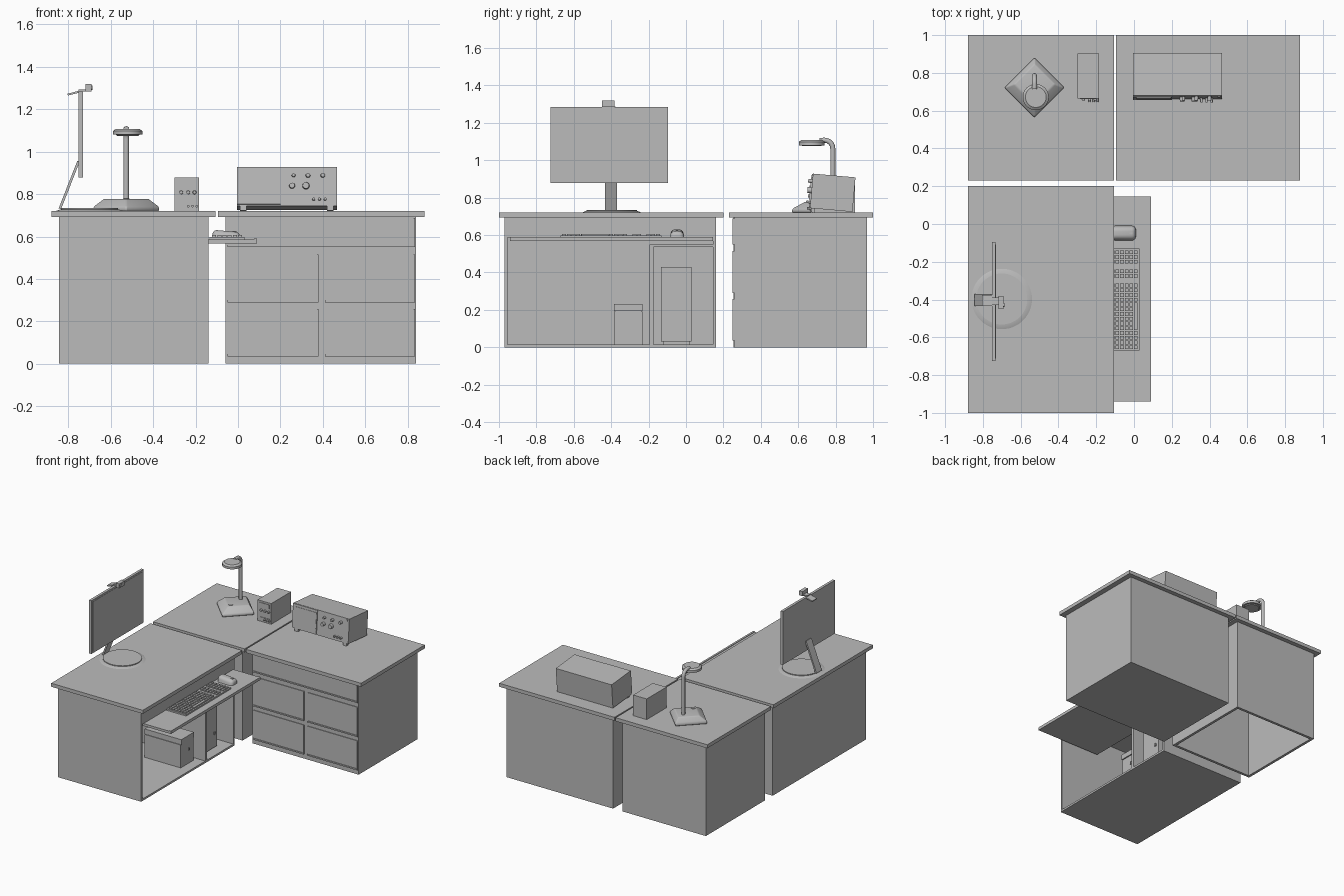
import bpy, bmesh, math
from mathutils import Matrix, Vector

if "Cube" in bpy.data.objects:
    bpy.data.objects.remove(bpy.data.objects["Cube"])

grey = bpy.data.materials.new("plain_grey")
grey.diffuse_color = (0.5, 0.5, 0.5, 1)
grey.use_nodes = True
grey.node_tree.nodes["Principled BSDF"].inputs["Base Color"].default_value = grey.diffuse_color
I = Matrix.Identity(4)


def finish(name, bm, mat=I, smooth=False):
    me = bpy.data.meshes.new(name)
    bm.transform(mat)
    bm.to_mesh(me)
    bm.free()
    me.materials.append(grey)
    ob = bpy.data.objects.new(name, me)
    bpy.context.collection.objects.link(ob)
    if smooth:
        bpy.ops.object.select_all(action='DESELECT')
        ob.select_set(True)
        bpy.context.view_layer.objects.active = ob
        bpy.ops.object.shade_smooth_by_angle(angle=math.radians(35))
    return ob


def boxes(name, blocks, mat=I):
    """Each block is x0, x1, y0, y1, z0, z1."""
    bm = bmesh.new()
    for x0, x1, y0, y1, z0, z1 in blocks:
        m = Matrix.Translation(((x0 + x1) / 2, (y0 + y1) / 2, (z0 + z1) / 2))
        bmesh.ops.create_cube(bm, size=1, matrix=m @ Matrix.Diagonal((x1 - x0, y1 - y0, z1 - z0, 1)))
    return finish(name, bm, mat)


def cone(name, p, r1, r2, h, axis='Z', mat=I, seg=32):
    """Round part starting at p, running along +z or -y."""
    rot = Matrix.Rotation(math.pi / 2, 4, 'X') if axis == 'Y' else I
    bm = bmesh.new()
    bmesh.ops.create_cone(bm, cap_ends=True, segments=seg, radius1=r1, radius2=r2, depth=h,
                          matrix=Matrix.Translation(p) @ rot @ Matrix.Translation((0, 0, h / 2)))
    return finish(name, bm, mat, True)


# Worktops
boxes("left_worktop", [(-.88, -.105, -1, .20, .693, .72)])
boxes("corner_worktop", [(-.88, -.105, .23, 1, .693, .72)])
boxes("right_worktop", [(-.095, .88, .23, 1, .693, .72)])

# Left desk: shell open towards +x, closed fascia above the tray
X0, X1, Y0, Y1, t = -.845, -.14, -.97, .16, .015
boxes("left_desk_shell", [
    (X0, X0 + t, Y0, Y1, 0, .693),
    (X0 + t, X1, Y0, Y0 + t, 0, .693),
    (X0 + t, X1, Y1 - t, Y1, 0, .693),
    (X0 + t, X1, Y0 + t, Y1 - t, 0, t),
    (X1 - t, X1, Y0 + t, Y1 - t, .587, .693)])
boxes("left_desk_divider", [
    (X0 + t, X1, -.195, -.175, t, .55),
    (X0 + t, X1, -.175, Y1 - t, .535, .55)])

# Corner cabinet: four walls, open underneath
boxes("corner_cabinet", [
    (-.845, -.825, .255, .967, 0, .693), (-.16, -.14, .255, .967, 0, .693),
    (-.825, -.16, .255, .275, 0, .693), (-.825, -.16, .947, .967, 0, .693)])

# Drawer cabinet with slightly raised fronts
boxes("drawer_cabinet", [(-.06, .84, .258, .967, 0, .693)])
fronts = [(-.05, .835, .55, .688)]
for xa, xb in ((-.05, .38), (.41, .835)):
    for za, zb in ((.035, .258), (.29, .515)):
        fronts.append((xa, xb, za, zb))
for i, (xa, xb, za, zb) in enumerate(fronts):
    boxes(f"drawer_front_{i + 1}", [(xa, xb, .253, .258, za, zb),
                                    (xa, xb, .248, .253, za, za + .01),
                                    (xb - .008, xb, .248, .253, za + .01, zb)])

# Keyboard tray with front lip
boxes("keyboard_tray", [(-.45, .09, -.94, .145, .568, .586), (.075, .09, -.94, .145, .586, .59)])

# Keyboard
boxes("keyboard_base", [(-.135, .03, -.67, -.13, .586, .597)])
keys = []
for r in range(6):
    x = -.122 + r * .0245
    for c in range(21):
        if c in (14, 17) or (r == 5 and 4 <= c <= 9):
            continue
        y = -.662 + c * .0251
        keys.append((x, x + .019, y, y + .02, .597, .606))
keys.append((.0005, .0195, -.56, -.415, .597, .606))
boxes("keyboard_keys", keys)

# Mouse
bm = bmesh.new()
bmesh.ops.create_cube(bm, size=1, matrix=Matrix.Translation((-.055, -.048, .609)) @ Matrix.Diagonal((.13, .078, .046, 1)))
top = [v for v in bm.verts if v.co.z > .61]
for v in top:
    v.co.y = -.048 + (v.co.y + .048) * .8
    if v.co.x > -.05:
        v.co.z -= .012
bmesh.ops.bevel(bm, geom=[e for e in bm.edges if any(v in top for v in e.verts)],
                offset=.022, segments=5, profile=.5, affect='EDGES')
finish("mouse", bm, smooth=True)
boxes("mouse_wheel", [(-.025, -.008, -.053, -.043, .61, .626)])

# Computers inside the desk
boxes("small_computer", [(-.52, -.215, -.385, -.232, t, .19), (-.52, -.21, -.385, -.232, .193, .232),
                         (-.515, -.22, -.38, -.237, .19, .193)])
boxes("small_computer_button", [(-.215, -.208, -.292, -.284, .115, .135)])
boxes("tower_computer", [(-.60, -.20, -.133, .03, .03, .43), (-.58, -.22, -.12, .02, t, .03)])
boxes("tower_button", [(-.20, -.192, -.008, .006, .13, .15)])

# Monitor
boxes("monitor_panel", [(-.752, -.732, -.725, -.095, .878, 1.285)])
boxes("monitor_screen", [(-.732, -.730, -.712, -.108, .892, 1.272)])
cone("monitor_base_rim", (-.70, -.397, .72), .16, .137, .008, seg=48)
cone("monitor_base", (-.70, -.397, .728), .135, .135, .006, seg=48)
a, b = Vector((-.84, -.402, .731)), Vector((-.752, -.402, .955))
ang = math.atan2(b.x - a.x, b.z - a.z)
boxes("monitor_leg", [(-.006, .006, -.032, .032, 0, (b - a).length)],
      Matrix.Translation(a) @ Matrix.Rotation(ang, 4, 'Y'))

# Webcam
boxes("webcam_clip", [(-.055, 0, -.028, .028, -.005, .004)],
      Matrix.Translation((-.75, -.405, 1.283)) @ Matrix.Rotation(-.25, 4, 'Y'))
boxes("webcam_arm", [(-.752, -.715, -.43, -.39, 1.285, 1.294)])
boxes("webcam_head", [(-.718, -.69, -.45, -.382, 1.285, 1.319)])
bm = bmesh.new()
bmesh.ops.create_cone(bm, cap_ends=True, segments=20, radius1=.011, radius2=.011, depth=.006,
                      matrix=Matrix.Translation((-.688, -.428, 1.302)) @ Matrix.Rotation(math.pi / 2, 4, 'Y'))
finish("webcam_lens", bm, smooth=True)

# Desk lamp: turned square base, bent stem, round head
bm = bmesh.new()
bmesh.ops.create_cone(bm, cap_ends=True, segments=4, radius1=.158, radius2=.158, depth=.02,
                      matrix=Matrix.Translation((-.527, .722, .73)))
f = max(bm.faces, key=lambda f: f.calc_center_median().z)
r = bmesh.ops.extrude_face_region(bm, geom=[f])
bm.faces.remove(f)
for v in [g for g in r['geom'] if isinstance(g, bmesh.types.BMVert)]:
    v.co = Vector((-.527 + (v.co.x + .527) * .68, .74 + (v.co.y - .722) * .68, .778))
bmesh.ops.bevel(bm, geom=bm.edges[:], offset=.007, segments=3, profile=.5, affect='EDGES')
finish("lamp_base", bm, smooth=True)
cone("lamp_switch", (-.527, .665, .768), .016, .014, .013)

cu = bpy.data.curves.new("lamp_stem", 'CURVE')
cu.dimensions = '3D'
pts = [(.785, .77), (.785, 1.06)]
pts += [(.740 + .045 * math.cos(k * math.pi / 16), 1.062 + .045 * math.sin(k * math.pi / 16)) for k in range(1, 9)]
pts.append((.715, 1.106))
sp = cu.splines.new('POLY')
sp.points.add(len(pts) - 1)
for p, (y, z) in zip(sp.points, pts):
    p.co = (-.527, y, z, 1)
cu.bevel_depth = .0135
cu.bevel_resolution = 4
cu.use_fill_caps = True
cu.materials.append(grey)
bpy.context.collection.objects.link(bpy.data.objects.new("lamp_stem", cu))
cone("lamp_head", (-.52, .672, 1.08), .069, .069, .018, seg=40)
cone("lamp_head_top", (-.52, .672, 1.098), .069, .055, .010, seg=40)
cone("lamp_bulb_ring", (-.52, .672, 1.075), .05, .056, .005, seg=40)

# Power supply
boxes("power_supply", [(-.30, -.185, .665, .903, .72, .878)])
boxes("power_supply_display", [(-.285, -.20, .661, .665, .835, .865)])
boxes("power_supply_socket_plate", [(-.275, -.20, .661, .665, .73, .755)])
for i, x in enumerate((-.268, -.235, -.205)):
    cone(f"power_supply_knob_{i + 1}", (x, .665, .808), .009, .008, .012, 'Y', seg=20)
for i, x in enumerate((-.235, -.215, -.195)):
    cone(f"power_supply_socket_{i + 1}", (x, .665, .743), .006, .006, .018, 'Y', seg=16)

# Oscilloscope: tipped back on its front feet (local origin at its rear lower edge)
M = Matrix.Translation((0, .89, .724)) @ Matrix.Rotation(math.radians(-5), 4, 'X')
boxes("scope_body", [(-.005, .467, -.228, 0, 0, .185)], M)
boxes("scope_bezel", [(-.005, .2, -.234, -.228, .008, .183)], M)
boxes("scope_screen", [(.014, .197, -.237, -.234, .045, .165)], M)
boxes("scope_feet", [(.01, .04, -.222, -.2, -.021, 0), (.42, .45, -.222, -.2, -.021, 0)], M)
knobs = [(.262, .145, .009), (.33, .145, .011), (.40, .145, .011), (.255, .096, .014), (.32, .096, .017),
         (.357, .032, .007), (.384, .032, .007), (.411, .032, .007)]
for i, (x, z, r) in enumerate(knobs):
    cone(f"scope_knob_{i + 1}", (x, -.228, z), r, r * .88, .022, 'Y', M, 24)
boxes("scope_power_button", [(.443, .457, -.235, -.228, .165, .178)], M)
